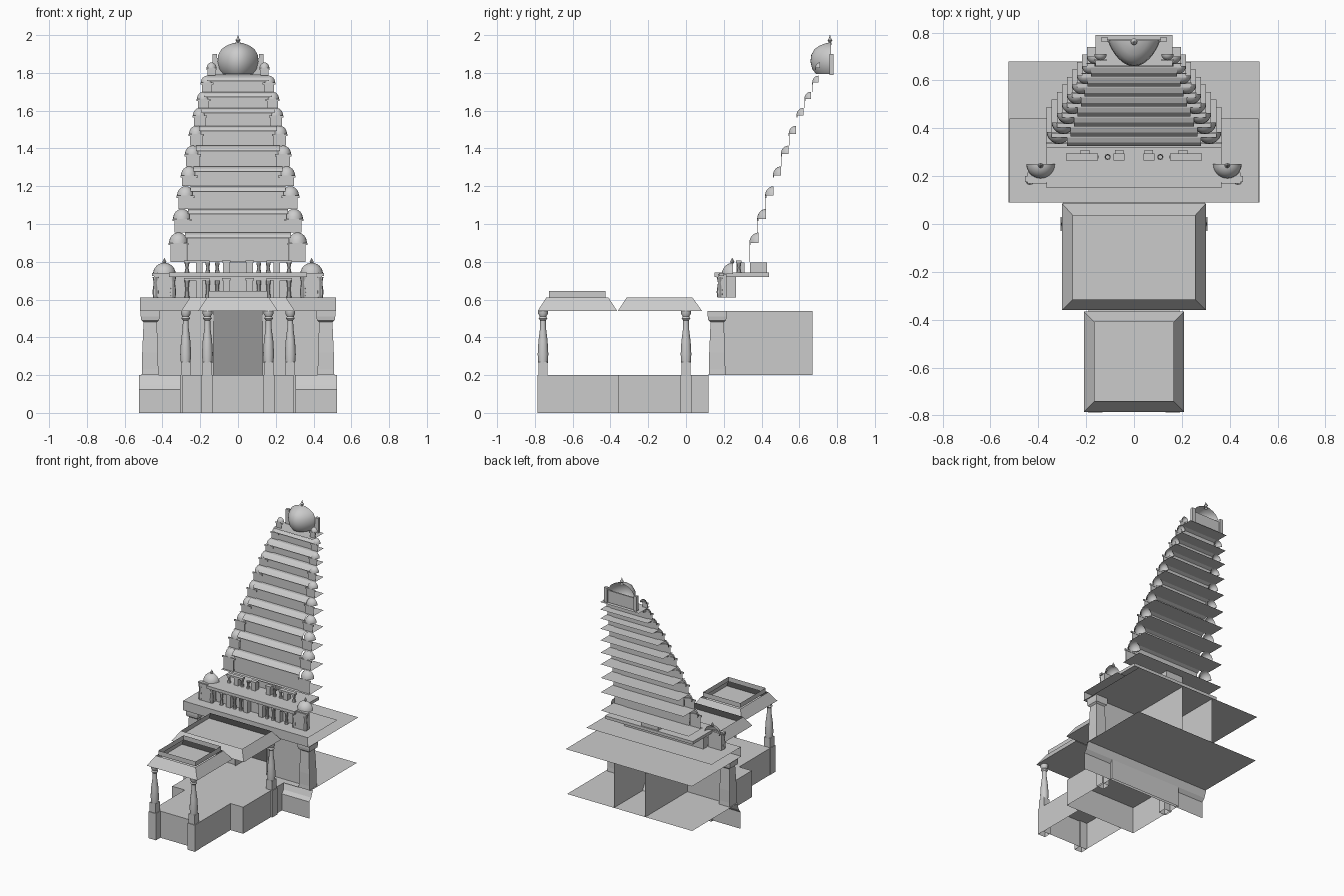
import bpy, math

if "Cube" in bpy.data.objects:
    bpy.data.objects.remove(bpy.data.objects["Cube"], do_unlink=True)

stone = bpy.data.materials.new("grey stone")
stone.use_nodes = True
GREY = (0.6, 0.6, 0.6, 1)
stone.diffuse_color = GREY
stone.node_tree.nodes["Principled BSDF"].inputs["Base Color"].default_value = GREY


def build(name, verts, faces, smooth=False):
    me = bpy.data.meshes.new(name)
    me.from_pydata(verts, [], faces)
    me.materials.append(stone)
    ob = bpy.data.objects.new(name, me)
    bpy.context.collection.objects.link(ob)
    if smooth:
        bpy.ops.object.select_all(action="DESELECT")
        ob.select_set(True)
        bpy.context.view_layer.objects.active = ob
        bpy.ops.object.shade_smooth_by_angle(angle=math.radians(40))
    return ob


def frustum(name, low, high, z0, z1, bottom=True, top=True):
    """Block between two rectangles given as (x0, x1, y0, y1)."""
    verts = []
    for (x0, x1, y0, y1), z in ((low, z0), (high, z1)):
        verts += [(x0, y0, z), (x1, y0, z), (x1, y1, z), (x0, y1, z)]
    faces = [(i, (i + 1) % 4, (i + 1) % 4 + 4, i + 4) for i in range(4)]
    if bottom:
        faces.append((3, 2, 1, 0))
    if top:
        faces.append((4, 5, 6, 7))
    return build(name, verts, faces)


def box(name, x0, x1, y0, y1, z0, z1, bottom=True, top=True):
    return frustum(name, (x0, x1, y0, y1), (x0, x1, y0, y1), z0, z1, bottom, top)


def sheet(name, x0, x1, profile):
    """Open moulding: a (y, z) profile drawn along x."""
    verts = [(x, y, z) for y, z in profile for x in (x0, x1)]
    faces = [(2 * i, 2 * i + 1, 2 * i + 3, 2 * i + 2) for i in range(len(profile) - 1)]
    return build(name, verts, faces)


def lathe(name, x, y, profile, sides=14, half=False, turn=0.0, pinch=1.0, smooth=True):
    """Turned (radius, z) profile; half keeps the front, pinch points it forward."""
    sweep = math.pi if half else 2 * math.pi
    n = sides + 1 if half else sides
    verts, faces = [], []
    for r, z in profile:
        for k in range(n):
            a = math.pi + turn + sweep * k / sides
            s = math.sin(a)
            verts.append((x + r * math.cos(a), y + math.copysign(r * abs(s) ** pinch, s), z))
    for j in range(len(profile) - 1):
        for k in range(sides):
            m = (k + 1) % n
            faces.append((j * n + k, j * n + m, (j + 1) * n + m, (j + 1) * n + k))
    return build(name, verts, faces, smooth)


def dome_profile(r, z, h):
    pts = [(r * math.cos(t * math.pi / 12), z + h * math.sin(t * math.pi / 12))
           for t in range(6)]
    return [(r * 0.88, z)] + pts + [(0.001, z + h)]


def pavilion(name, x, y, r, z0, z1):
    """Corner shrine: flat body, eave and half dome."""
    zd = z1 - r * 1.1
    box(name + "_body", x - r * 0.85, x + r * 0.85, y - r * 0.95, y - r * 0.9, z0, zd)
    box(name + "_eave", x - r * 1.05, x + r * 1.05, y - r, y - r * 0.85, zd - 0.012, zd)
    lathe(name + "_dome", x, y, dome_profile(r, zd, z1 - zd), 10, True)


# Porch base, open underneath
box("porch_base_front", -0.19, 0.19, -0.735, -0.36, 0, 0.2, bottom=False)
box("porch_base_rear", -0.295, 0.295, -0.36, 0.12, 0, 0.2, bottom=False)

# Porch pillars on square pedestals
SHAFT = [(0.022, 0.2), (0.026, 0.27), (0.029, 0.31), (0.025, 0.38), (0.016, 0.45),
         (0.015, 0.49), (0.024, 0.50), (0.018, 0.51), (0.026, 0.525), (0.026, 0.54)]
for side, s in (("right", -1), ("left", 1)):
    for row, px, py in (("front", 0.162, -0.757), ("rear", 0.277, 0.0)):
        cx = s * px
        box(f"{row}_pedestal_{side}", cx - 0.03, cx + 0.03, py - 0.03, py + 0.03, 0, 0.2, bottom=False)
        box(f"{row}_pillar_foot_{side}", cx - 0.025, cx + 0.025, py - 0.025, py + 0.025, 0.2, 0.27)
        lathe(f"{row}_pillar_{side}", cx, py, SHAFT)

# Hipped porch roofs: open shells over a flat ceiling
frustum("front_roof", (-0.21, 0.21, -0.785, -0.365), (-0.165, 0.165, -0.74, -0.41),
        0.54, 0.61, top=False)
frustum("rear_roof", (-0.3, 0.3, -0.36, 0.085), (-0.255, 0.255, -0.315, 0.035),
        0.54, 0.61, top=False)
box("parapet", -0.155, 0.155, -0.725, -0.425, 0.61, 0.645, bottom=False, top=False)

# Gate front: plinth moulding, wall beside the doorway, cornice
sheet("gate_plinth", -0.525, 0.525, [(0.1, 0), (0.1, 0.125), (0.12, 0.15), (0.14, 0.2)])
sheet("gate_floor", -0.52, 0.52, [(0.12, 0.2), (0.67, 0.2)])
sheet("gate_ceiling", -0.525, 0.525, [(0.09, 0.54), (0.68, 0.54)])
sheet("gate_cornice", -0.52, 0.52, [(0.09, 0.54), (0.09, 0.61), (0.44, 0.61)])
ROOT2 = math.sqrt(2)
PILASTER = [(0.045, 0.2), (0.043, 0.23), (0.042, 0.32), (0.035, 0.48),
            (0.047, 0.49), (0.05, 0.51), (0.05, 0.54)]
for side, s in (("right", -1), ("left", 1)):
    x0, x1 = sorted((s * 0.13, s * 0.5))
    sheet(f"gate_wall_{side}", x0, x1, [(0.17, 0.2), (0.17, 0.54)])
    lathe(f"gate_pilaster_{side}", s * 0.465, 0.165, [(r * ROOT2, z) for r, z in PILASTER],
          4, turn=math.pi / 4, smooth=False)
    x = s * 0.13
    build(f"passage_wall_{side}", [(x, 0.15, 0.2), (x, 0.67, 0.2), (x, 0.67, 0.54), (x, 0.15, 0.54)],
          [(0, 1, 2, 3)])
sheet("passage_screen", -0.13, 0.13, [(0.33, 0.2), (0.15, 0.54)])

# First storey with niches, slab and corner shrines
box("niche_block", -0.33, 0.33, 0.215, 0.265, 0.61, 0.72)
box("niche_slab", -0.365, 0.365, 0.15, 0.44, 0.72, 0.742)
box("centre_block", -0.07, 0.07, 0.34, 0.43, 0.742, 0.795)
for side, s in (("right", -1), ("left", 1)):
    cx = s * 0.39
    box(f"shrine_body_{side}", cx - 0.055, cx + 0.055, 0.17, 0.215, 0.61, 0.735)
    for k in (-1, 1):
        px = cx + k * 0.045
        lathe(f"shrine_post_{side}", px, 0.18, [(0.014, 0.61), (0.018, 0.64), (0.011, 0.69), (0.018, 0.72)], 8)
    box(f"shrine_eave_{side}", cx - 0.065, cx + 0.065, 0.175, 0.2, 0.725, 0.74)
    lathe(f"shrine_dome_{side}", cx, 0.25, dome_profile(0.06, 0.735, 0.06), 12, True)
    lathe(f"shrine_finial_{side}", cx, 0.245, [(0.006, 0.79), (0.011, 0.8), (0.001, 0.82)], 8)
    # Small posts, blocks and lintels of the two niche rows
    for row, y, z0, z1 in (("lower", 0.19, 0.61, 0.7), ("upper", 0.28, 0.742, 0.795)):
        for px in (0.11, 0.16, 0.27):
            lathe(f"{row}_niche_post", s * px, y, [(0.013, z0), (0.008, (z0 + z1) / 2), (0.013, z1)], 8)
        for a, b in ((0.04, 0.085), (0.15, 0.285)):
            x0, x1 = sorted((s * a, s * b))
            box(f"{row}_niche_lintel", x0, x1, y - 0.015, y + 0.015, z1, z1 + 0.013)
        for px in (0.062, 0.205):
            box(f"{row}_niche_block", s * px - 0.018, s * px + 0.018, y - 0.012, y + 0.03, z0, z1)

# Receding tower storeys: floor, wall, sloping eave, end shrines
LEVELS = [0.8, 0.955, 1.08, 1.2, 1.305, 1.415, 1.52, 1.615, 1.7, 1.785]
for i in range(9):
    t = i / 9
    z0, z1 = LEVELS[i], LEVELS[i + 1]
    front = 0.335 + 0.375 * t
    wall = 0.27 - 0.13 * t
    r = 0.05 - 0.02 * t
    outer = 0.365 - 0.19 * t
    sheet(f"storey_wall_{i + 1}", -wall, wall, [(front + 0.01, z0), (front + 0.01, z1 - 0.015)])
    sheet(f"storey_eave_{i + 1}", -wall - 0.01, wall + 0.01,
          [(front - 0.01, z1 - 0.028), (front + 0.005, z1 - 0.01), (front + 0.028, z1)])
    sheet(f"storey_floor_{i + 1}", -outer, outer, [(front - 0.015, z0), (0.49 + 0.28 * t, z0)])
    for s in (-1, 1):
        pavilion(f"storey_shrine_{i + 1}", s * (outer - r), front + r, r, z0, z1)

# Crown: top floor, end shrines, back plate, great half dome and finial
sheet("crown_floor", -0.16, 0.16, [(0.66, 1.785), (0.79, 1.785)])
for side, s in (("right", -1), ("left", 1)):
    pavilion(f"crown_shrine_{side}", s * 0.14, 0.71, 0.026, 1.785, 1.855)
    box(f"crown_horn_{side}", s * 0.123 - 0.013, s * 0.123 + 0.013, 0.76, 0.782, 1.79, 1.9)
box("crown_back_plate", -0.11, 0.11, 0.762, 0.772, 1.79, 1.88)
CROWN = [(0.08, 1.795), (0.1, 1.82), (0.109, 1.86), (0.105, 1.895), (0.088, 1.925),
         (0.06, 1.945), (0.025, 1.958), (0.001, 1.962)]
lathe("crown_dome", 0, 0.768, CROWN, 20, True, pinch=1.6)
lathe("crown_finial", 0, 0.762,
      [(0.012, 1.95), (0.006, 1.963), (0.014, 1.973), (0.005, 1.984), (0.001, 2.0)], 10)
